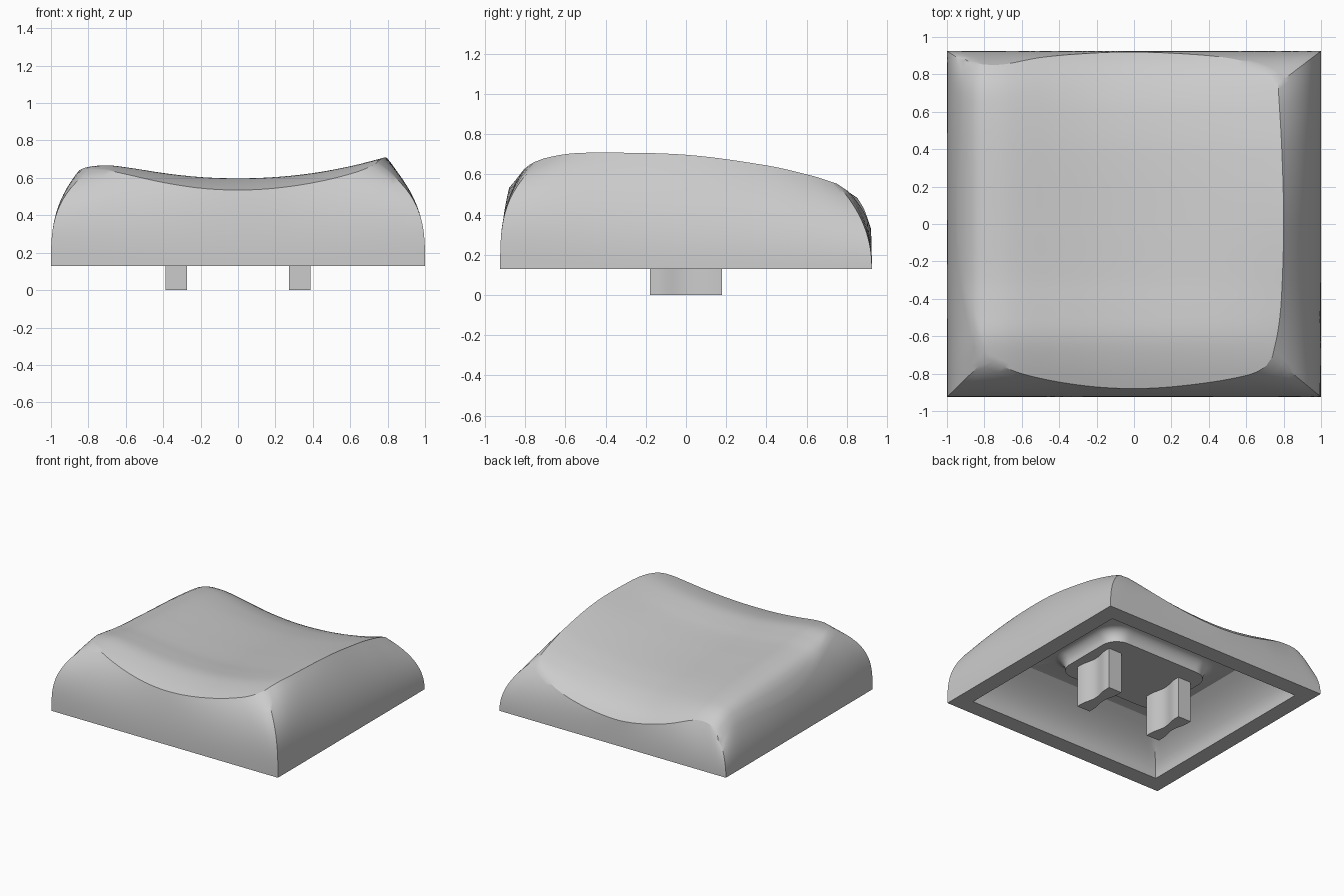
import bpy
import bmesh
import math

cube = bpy.data.objects.get("Cube")
if cube:
    bpy.data.objects.remove(cube)

N = 48            # segments along each side
LEVELS = 16       # rows up each side wall
RIM = 0.13        # height of the lower rim
BULGE = 2.2       # roundness of the walls

grey = bpy.data.materials.new("light grey plastic")
grey.use_nodes = True
colour = (0.6, 0.6, 0.6, 1)
grey.diffuse_color = colour
grey.node_tree.nodes["Principled BSDF"].inputs["Base Color"].default_value = colour


def smooth_curve(points):
    """Return a smooth function through the given (position, value) points."""
    xs, ys = zip(*points)
    last = len(xs) - 1
    slopes = []
    for i in range(last + 1):
        a, b = max(i - 1, 0), min(i + 1, last)
        slopes.append((ys[b] - ys[a]) / (xs[b] - xs[a]))

    def value(x):
        i = 0
        while i < last - 1 and x > xs[i + 1]:
            i += 1
        w = xs[i + 1] - xs[i]
        t = (x - xs[i]) / w
        s = 1 - t
        return (s * s * (1 + 2 * t) * ys[i] + t * t * (3 - 2 * t) * ys[i + 1]
                + w * t * s * (s * slopes[i] - t * slopes[i + 1]))
    return value, xs[0], xs[-1]


def edge(points, along_y=False):
    """Edge of the top face as a function of 0..1."""
    f, start, end = smooth_curve(points)

    def at(t):
        p = start + (end - start) * t
        return (f(p), p) if along_y else (p, f(p))
    return at


def make_object(name, bm):
    bmesh.ops.recalc_face_normals(bm, faces=bm.faces[:])
    mesh = bpy.data.meshes.new(name)
    bm.to_mesh(mesh)
    bm.free()
    mesh.materials.append(grey)
    obj = bpy.data.objects.new(name, mesh)
    bpy.context.collection.objects.link(obj)
    bpy.ops.object.select_all(action='DESELECT')
    bpy.context.view_layer.objects.active = obj
    obj.select_set(True)
    bpy.ops.object.shade_smooth_by_angle(angle=math.radians(30))
    return obj


def bridge(bm, lower, upper):
    for i in range(len(lower)):
        j = (i + 1) % len(lower)
        bm.faces.new((lower[i], lower[j], upper[j], upper[i]))


def rectangle(hx, hy, r=0.0):
    """Rounded rectangle, counter-clockwise from the front -x corner."""
    points = []
    for side in range(4):
        for i in range(N):
            t = 2 * i / N - 1
            x, y = ((t, -1), (1, t), (-t, 1), (-1, -t))[side]
            x, y = x * hx, y * hy
            cx = max(r - hx, min(hx - r, x))
            cy = max(r - hy, min(hy - r, y))
            d = math.hypot(x - cx, y - cy)
            k = r / d if d > 0 else 0
            points.append((cx + (x - cx) * k, cy + (y - cy) * k))
    return points


# Dished top: height along the depth (middle and both flanks) plus a scoop across
front_roll = [(-.92, .515), (-.88, .535), (-.74, .575), (-.6, .597)]
middle_height = smooth_curve(front_roll + [(-.45, .588), (-.3, .572), (0, .553), (.4, .523),
                                           (.6, .492), (.7, .465), (.8, .425), (.88, .375), (.94, .31)])[0]
minus_x_height = smooth_curve(front_roll + [(-.45, .58), (-.3, .56), (0, .542), (.4, .52),
                                            (.6, .503), (.75, .475), (.87, .405), (.94, .33)])[0]
plus_x_height = smooth_curve(front_roll + [(-.45, .6), (0, .585), (.4, .535), (.6, .493),
                                           (.7, .465), (.8, .425), (.94, .31)])[0]
scoop = smooth_curve([(-.95, -.1), (-.9, -.005), (-.85, .043), (-.8, .062), (-.7, .07),
                      (-.6, .06), (-.4, .029), (-.2, .007), (0, 0), (.2, .007),
                      (.4, .028), (.6, .064), (.8, .113)])[0]


def top_height(x, y):
    flank = plus_x_height if x > 0 else minus_x_height
    w = min(1, (x / .8) ** 2)
    return (1 - w) * middle_height(y) + w * flank(y) + scoop(x)


# Outline of the top face
front = edge([(-.79, -.72), (-.6, -.8), (-.3, -.86), (0, -.88), (.3, -.86), (.6, -.81),
              (.7, -.765), (.74, -.71)])
back = edge([(-.915, .87), (-.8, .853), (-.7, .853), (-.5, .89), (-.25, .912), (0, .92),
             (.4, .9), (.6, .867), (.72, .815), (.77, .75)])
left = edge([(-.72, -.79), (-.54, -.855), (-.35, -.905), (-.14, -.94), (.13, -.945),
             (.45, -.93), (.72, -.915), (.87, -.915)], True)
right = edge([(-.71, .74), (-.57, .77), (-.4, .788), (0, .8), (.4, .79), (.75, .77)], True)


def top_point(u, v):
    """Blend the four edges into one patch."""
    f, b, l, r = front(u), back(u), left(v), right(v)
    xy = []
    for a in range(2):
        corners = ((1 - v) * ((1 - u) * front(0)[a] + u * front(1)[a])
                   + v * ((1 - u) * back(0)[a] + u * back(1)[a]))
        xy.append((1 - v) * f[a] + v * b[a] + (1 - u) * l[a] + u * r[a] - corners)
    return xy[0], xy[1], top_height(*xy)


# Cap shell
bm = bmesh.new()
grid = [[bm.verts.new(top_point(i / N, j / N)) for i in range(N + 1)] for j in range(N + 1)]
for j in range(N):
    for i in range(N):
        bm.faces.new((grid[j][i], grid[j][i + 1], grid[j + 1][i + 1], grid[j + 1][i]))
rim_top = (grid[0][:N] + [row[N] for row in grid[:N]]
           + grid[N][:0:-1] + [row[0] for row in grid[:0:-1]])


def add_ring(points, z):
    return [bm.verts.new((x, y, z)) for x, y in points]


# Bulging outer walls, fuller at the front corners
base = rectangle(1, .925)
outer = add_ring(base, RIM)
ring = outer
for level in range(1, LEVELS):
    u = level / LEVELS
    upper = []
    for (x, y), v in zip(base, rim_top):
        k = u ** (BULGE + 1.2 * (x * min(0, y)) ** 2)
        upper.append(bm.verts.new((x + (v.co.x - x) * k, y + (v.co.y - y) * k,
                                   RIM + (v.co.z - RIM) * u)))
    bridge(bm, ring, upper)
    ring = upper
bridge(bm, ring, rim_top)

# Flat lower rim and hollow inside
CEILING, PAD = .425, .33
ring = outer
for level in range(9):
    u = level / 8
    k = u ** 2
    inner = add_ring(rectangle(.87 - .24 * k, .79 - .26 * k, .06 * k), RIM + (CEILING - RIM) * u)
    bridge(bm, ring, inner)
    ring = inner

# Raised pad under the ceiling, with a curved flank
for step in range(7):
    a = step / 6 * math.pi / 2
    grow = .08 * (1 - math.sin(a))
    inner = add_ring(rectangle(.455 + grow, .32 + grow, .13 + grow),
                     PAD + (CEILING - PAD) * math.cos(a))
    bridge(bm, ring, inner)
    ring = inner
bm.faces.new(ring)
make_object("key_cap_shell", bm)

# Two waisted stems
for name, cx in (("left_stem", .33), ("right_stem", -.33)):
    bm = bmesh.new()
    steps = [i / 10 - 1 for i in range(21)]
    half = [(.047 - .011 * math.cos(math.pi * min(1, 1.25 * abs(t))), .18 * t) for t in steps]
    outline = half + [(-x, y) for x, y in reversed(half)]
    bottom = [bm.verts.new((cx + x, y, 0)) for x, y in outline]
    top = [bm.verts.new((cx + x, y, PAD + .01)) for x, y in outline]
    bridge(bm, bottom, top)
    bm.faces.new(bottom)
    bm.faces.new(top)
    make_object(name, bm)
